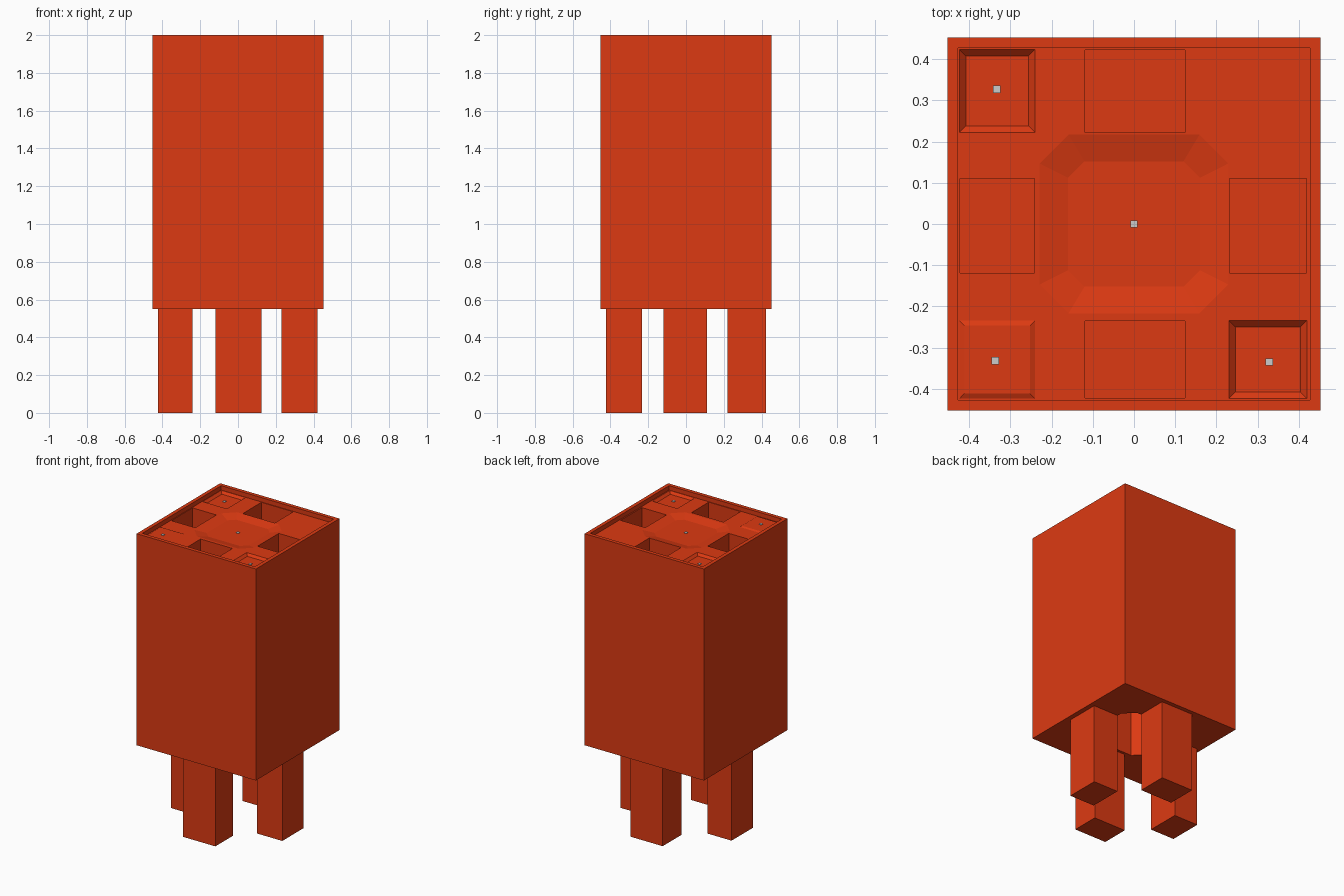
import bpy, bmesh

if "Cube" in bpy.data.objects:
    bpy.data.objects.remove(bpy.data.objects["Cube"])

mat = bpy.data.materials.new("orange")
mat.diffuse_color = (0.72, 0.042, 0.006, 1)
mat.use_nodes = True
mat.node_tree.nodes["Principled BSDF"].inputs["Base Color"].default_value = mat.diffuse_color


def loft(name, rings, coloured=True):
    """Closed solid through a stack of rings [(xy outline, z), ...]."""
    bm = bmesh.new()
    loops = [[bm.verts.new((x, y, z)) for x, y in o] for o, z in rings]
    bm.faces.new(loops[0][::-1])
    bm.faces.new(loops[-1])
    for a, b in zip(loops, loops[1:]):
        n = len(a)
        for i in range(n):
            j = (i + 1) % n
            bm.faces.new((a[i], a[j], b[j], b[i]))
    bmesh.ops.recalc_face_normals(bm, faces=bm.faces)
    me = bpy.data.meshes.new(name)
    bm.to_mesh(me)
    bm.free()
    if coloured:
        me.materials.append(mat)
    ob = bpy.data.objects.new(name, me)
    bpy.context.collection.objects.link(ob)
    return ob


def rect(x0, x1, y0, y1, d=0.0):
    return [(x0 + d, y0 + d), (x1 - d, y0 + d), (x1 - d, y1 - d), (x0 + d, y1 - d)]


def octagon(rx, ry, c):
    return [(-rx + c, -ry), (rx - c, -ry), (rx, -ry + c), (rx, ry - c),
            (rx - c, ry), (-rx + c, ry), (-rx, ry - c), (-rx, -ry + c)]


def boolean(target, tool, op='DIFFERENCE'):
    m = target.modifiers.new(tool.name, 'BOOLEAN')
    m.operation, m.solver, m.object = op, 'EXACT', tool
    tool.hide_render = True
    bpy.context.view_layer.objects.active = target
    bpy.ops.object.modifier_apply(modifier=m.name)
    bpy.data.objects.remove(tool)


FLOOR = 1.97
legs = [(-0.12, 0.125, -0.424, -0.234), (-0.12, 0.125, 0.22, 0.424),
        (-0.424, -0.24, -0.12, 0.112), (0.23, 0.42, -0.12, 0.112)]

# Body block with a shallow tray in the top
body = loft("body", [(rect(-.4525, .4525, -.4525, .4525), 0.55),
                     (rect(-.4525, .4525, -.4525, .4525), 2.0)])
boolean(body, loft("tray_cut", [(rect(-.427, .427, -.427, .427), FLOOR),
                                (rect(-.427, .427, -.427, .427), 2.1)]))

# Legs, each with a well running down from the tray
for r in legs:
    boolean(body, loft("leg", [(rect(*r), 0.0), (rect(*r), 0.7)]), 'UNION')
for r in legs:
    boolean(body, loft("well_cut", [(rect(*r, 0.0015), 0.005), (rect(*r, 0.0015), 2.1)]))

# Octagonal dish in the top and the shaft below it
boolean(body, loft("dish_cut", [(octagon(.16, .152, .04), FLOOR - .016),
                                (octagon(.229, .217, .07), FLOOR),
                                (octagon(.229, .217, .07), 2.1)]))
boolean(body, loft("shaft_cut", [(octagon(.228, .216, .07), 0.4),
                                 (octagon(.228, .216, .07), 1.92)]))

# Sloped pits in two opposite corners
for r in [(-.424, -.24, .222, .424), (.23, .42, -.424, -.234)]:
    boolean(body, loft("pit_cut", [(rect(*r, 0.016), FLOOR - .016),
                                   (rect(*r), FLOOR), (rect(*r), 2.1)]))

# Low raised pad in the front left corner
pad = (-.424, -.24, -.424, -.234)
loft("corner_pad", [(rect(*pad), FLOOR - .005), (rect(*pad), FLOOR),
                    (rect(*pad, 0.012), FLOOR + .006)])

# Small grey studs
for x, y, z in [(0, 0, FLOOR - .016), (-.333, .327, FLOOR - .016),
                (.328, -.335, FLOOR - .016), (-.337, -.332, FLOOR + .006)]:
    s = 0.009
    o = rect(x - s, x + s, y - s, y + s)
    loft("stud", [(o, z - .003), (o, z + .004)], False)
